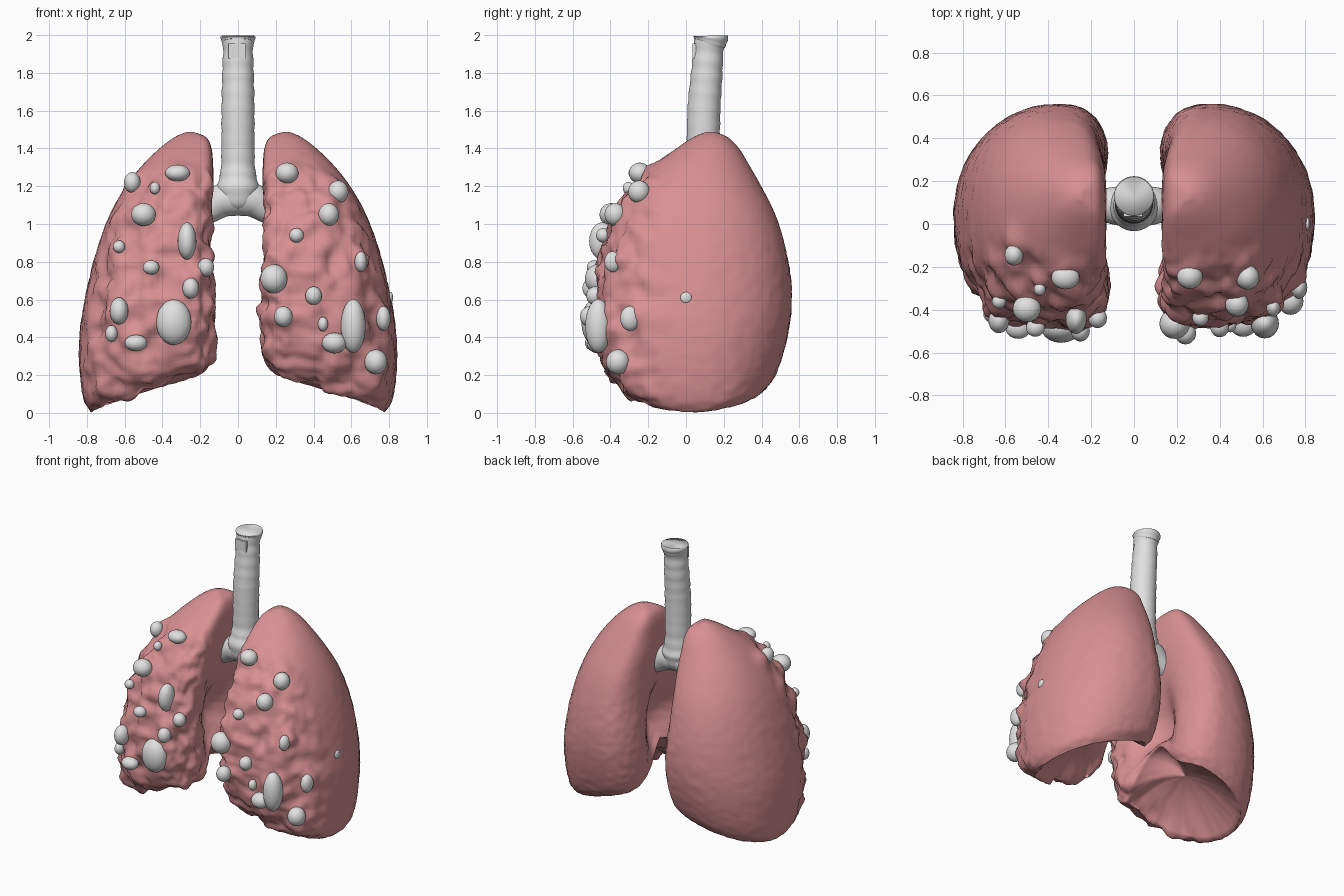
import bpy, bmesh, math
from mathutils import Vector, Matrix, noise
from mathutils.bvhtree import BVHTree

if "Cube" in bpy.data.objects:
    bpy.data.objects.remove(bpy.data.objects["Cube"])


def material(name, rgb):
    m = bpy.data.materials.new(name)
    m.diffuse_color = (*rgb, 1)
    m.use_nodes = True
    m.node_tree.nodes["Principled BSDF"].inputs["Base Color"].default_value = m.diffuse_color
    return m


PINK = material("lung pink", (0.69, 0.28, 0.29))
WHITE = material("off white", (0.76, 0.75, 0.75))


def finish(bm, name, mat):
    bmesh.ops.recalc_face_normals(bm, faces=bm.faces)
    me = bpy.data.meshes.new(name)
    for f in bm.faces:
        f.smooth = True
    bm.to_mesh(me)
    bm.free()
    me.materials.append(mat)
    ob = bpy.data.objects.new(name, me)
    bpy.context.collection.objects.link(ob)
    return ob


def skin(bm, rings):
    """Bridge a list of equal point rings and cap both ends."""
    vs = [[bm.verts.new(p) for p in r] for r in rings]
    n = len(vs[0])
    for a, b in zip(vs, vs[1:]):
        for i in range(n):
            j = (i + 1) % n
            bm.faces.new((a[i], a[j], b[j], b[i]))
    for r in (vs[0], vs[-1]):
        c = bm.verts.new(sum((v.co for v in r), Vector()) / n)
        for i in range(n):
            bm.faces.new((r[i], r[(i + 1) % n], c))


def smooth_rows(rows, steps):
    """Catmull-Rom interpolation through table rows."""
    out = []
    for k in range(len(rows) - 1):
        p = [rows[max(0, min(len(rows) - 1, k + d))] for d in (-1, 0, 1, 2)]
        for s in range(steps):
            t = s / steps
            out.append([0.5 * (2 * b + (c - a) * t + (2 * a - 5 * b + 4 * c - d) * t * t
                               + (3 * b - a - 3 * c + d) * t ** 3) for a, b, c, d in zip(*p)])
    return out + [list(rows[-1])]


def spow(v, e):
    return math.copysign(abs(v) ** e, v)


# lung outline by height: z, inner x, outer x, front y, back y
PROFILE = [
    (0.00, 0.13, 0.775, -0.33, 0.42), (0.08, 0.10, 0.82, -0.40, 0.475),
    (0.25, 0.09, 0.84, -0.445, 0.525), (0.45, 0.09, 0.835, -0.465, 0.555),
    (0.65, 0.105, 0.80, -0.465, 0.555), (0.85, 0.125, 0.75, -0.43, 0.525),
    (1.03, 0.13, 0.685, -0.37, 0.475), (1.18, 0.125, 0.605, -0.28, 0.405),
    (1.30, 0.13, 0.515, -0.18, 0.34), (1.40, 0.14, 0.415, -0.05, 0.28),
    (1.46, 0.17, 0.335, 0.04, 0.22), (1.488, 0.24, 0.27, 0.11, 0.15)]

# nodules seen from the front: x, z, half width, half height
NODULES = {
    -1: [(-.56, 1.22, .04, .05), (-.32, 1.27, .06, .04), (-.44, 1.19, .025, .03),
         (-.50, 1.05, .06, .055), (-.27, .91, .045, .09), (-.63, .88, .03, .03),
         (-.46, .77, .04, .035), (-.17, .77, .04, .045), (-.25, .66, .04, .05),
         (-.63, .54, .045, .065), (-.34, .48, .085, .11), (-.67, .42, .03, .04),
         (-.54, .37, .055, .04)],
    1: [(.26, 1.27, .055, .05), (.53, 1.17, .05, .055), (.48, 1.05, .05, .055),
        (.31, .94, .035, .035), (.65, .80, .03, .05), (.19, .71, .065, .07),
        (.40, .62, .04, .045), (.24, .51, .045, .05), (.45, .47, .025, .035),
        (.61, .46, .06, .13), (.51, .37, .06, .05), (.77, .50, .035, .06),
        (.73, .27, .055, .06)]}


def section(row, side, n=112):
    z, xi, xo, yf, yb = row
    cx, cy, ry = xi + 0.37 * (xo - xi), (yf + yb) / 2, (yb - yf) / 2
    hollow = 0.22 * math.exp(-((z - 0.45) / 0.38) ** 2)
    pts = []
    for i in range(n):
        a = 2 * math.pi * i / n
        c, s = math.cos(a), math.sin(a)
        if c > 0:
            e = 0.85 if s < 0 else 0.97
        else:
            e = 0.5 if s < 0 else 0.68
        x = cx + ((xo - cx) if c > 0 else (cx - xi)) * spow(c, e)
        y = cy + ry * spow(s, e)
        # lower edge rises toward the middle of the body
        t = 1 - z / 1.49
        up = 0.21 * max(0, min(1, (0.78 - x) / 0.64)) ** 0.8 * t ** 2
        # hollow inner side facing the heart, arched open at the bottom
        if c < 0:
            m = min(1, -3 * c) * math.exp(-((y - 0.02) / 0.19) ** 2)
            x += hollow * m
            up += 0.27 * m * t ** 3
        pts.append(Vector((x * side, y, z + up)))
    return pts


def add_ball(bm, loc, size):
    bmesh.ops.create_icosphere(bm, subdivisions=3, radius=1,
                               matrix=Matrix.Translation(loc) @ Matrix.Diagonal((*size, 1)))


def build_lung(side, label):
    rings = [section(r, side) for r in smooth_rows(PROFILE, 8)]
    # domed underside
    rim = rings[0]
    mid = sum(rim, Vector()) / len(rim)
    base = []
    for s in (0.03, 0.2, 0.4, 0.6, 0.8, 0.93):
        base.append([mid + (p - mid) * s + Vector((0, 0, 0.18 * (1 - s * s))) for p in rim])
    bm = bmesh.new()
    skin(bm, base + rings)
    bmesh.ops.recalc_face_normals(bm, faces=bm.faces)
    bm.normal_update()
    # lumpy front, faintly rough back
    tree = BVHTree.FromBMesh(bm)
    spots = []
    for x, z, w, h in NODULES[side]:
        hit = tree.ray_cast(Vector((x, -2, z)), Vector((0, 1, 0)))[0]
        if hit:
            spots.append((hit, 1.4 * (w + h) / 2))
    moves = []
    for v in bm.verts:
        p = v.co
        front = max(0, min(1, (-0.05 - p.y) / 0.25)) * max(0, min(1, (1.4 - p.z) / 0.15))
        d = front * (0.04 * noise.noise(p * 9) + 0.02 * noise.noise(p * 19))
        d += 0.005 * noise.noise(p * 28) * max(0, min(1, (1.2 - p.z) / 0.4))
        d += max([0.03 * math.exp(-((p - q).length / r) ** 2) for q, r in spots] + [0])
        moves.append(d)
    for v, d in zip(list(bm.verts), moves):
        v.co += v.normal * d
    # white nodules sit in the lumps
    balls = bmesh.new()
    tree = BVHTree.FromBMesh(bm)
    for x, z, w, h in NODULES[side]:
        hit = tree.ray_cast(Vector((x, -2, z)), Vector((0, 1, 0)))[0]
        if hit:
            depth = min(0.07, 0.55 * (w + h))
            add_ball(balls, hit + Vector((0, -0.008, 0)), (w * 1.1, depth, h * 1.1))
    if side > 0:
        q = tree.ray_cast(Vector((2, 0.0, 0.61)), Vector((-1, 0, 0)))[0]
        add_ball(balls, q, (0.012, 0.03, 0.03))
    finish(bm, label + "_lung", PINK)
    finish(balls, label + "_nodules", WHITE)


build_lung(-1, "left_side")
build_lung(1, "right_side")


def tube(name, rows, steps, ripple=0.0, n=40):
    """Tube through (x, y, z, radius) rows, rings square to the path."""
    rows = smooth_rows(rows, steps)
    rings = []
    for k, (x, y, z, r) in enumerate(rows):
        a, b = rows[max(0, k - 1)], rows[min(len(rows) - 1, k + 1)]
        t = (Vector(b[:3]) - Vector(a[:3])).normalized()
        u = t.cross(Vector((0, 1, 0))).normalized()
        v = t.cross(u)
        r += ripple * math.sin(z * 75)
        rings.append([Vector((x, y, z)) + (u * math.cos(2 * math.pi * i / n)
                      + v * math.sin(2 * math.pi * i / n)) * r for i in range(n)])
    bm = bmesh.new()
    skin(bm, rings)
    return finish(bm, name, WHITE)


# windpipe with flared top and swollen fork
tube("windpipe", [(0, .08, 1.06, .05), (0, .08, 1.10, .09), (0, .08, 1.18, .112),
                  (0, .085, 1.25, .098), (0, .09, 1.33, .088), (0, .095, 1.6, .087),
                  (0, .11, 1.8, .083), (0, .12, 1.93, .079), (0, .127, 1.965, .086),
                  (0, .13, 1.985, .095), (0, .13, 1.997, .09)], 8, 0.002)

# airway branches into each lung
for s, label in ((-1, "left_side"), (1, "right_side")):
    tube(label + "_airway", [(0, .08, 1.14, .095), (s * .08, .085, 1.125, .09),
                             (s * .15, .09, 1.08, .075), (s * .26, .10, 1.01, .055)], 6)

# small raised plate at the top front of the windpipe
bm = bmesh.new()
bmesh.ops.create_cube(bm, size=1, matrix=Matrix.Translation((-0.005, 0.045, 1.915))
                      @ Matrix.Diagonal((0.09, 0.02, 0.08, 1)))
plate = finish(bm, "windpipe_plate", WHITE)
for p in plate.data.polygons:
    p.use_smooth = False
